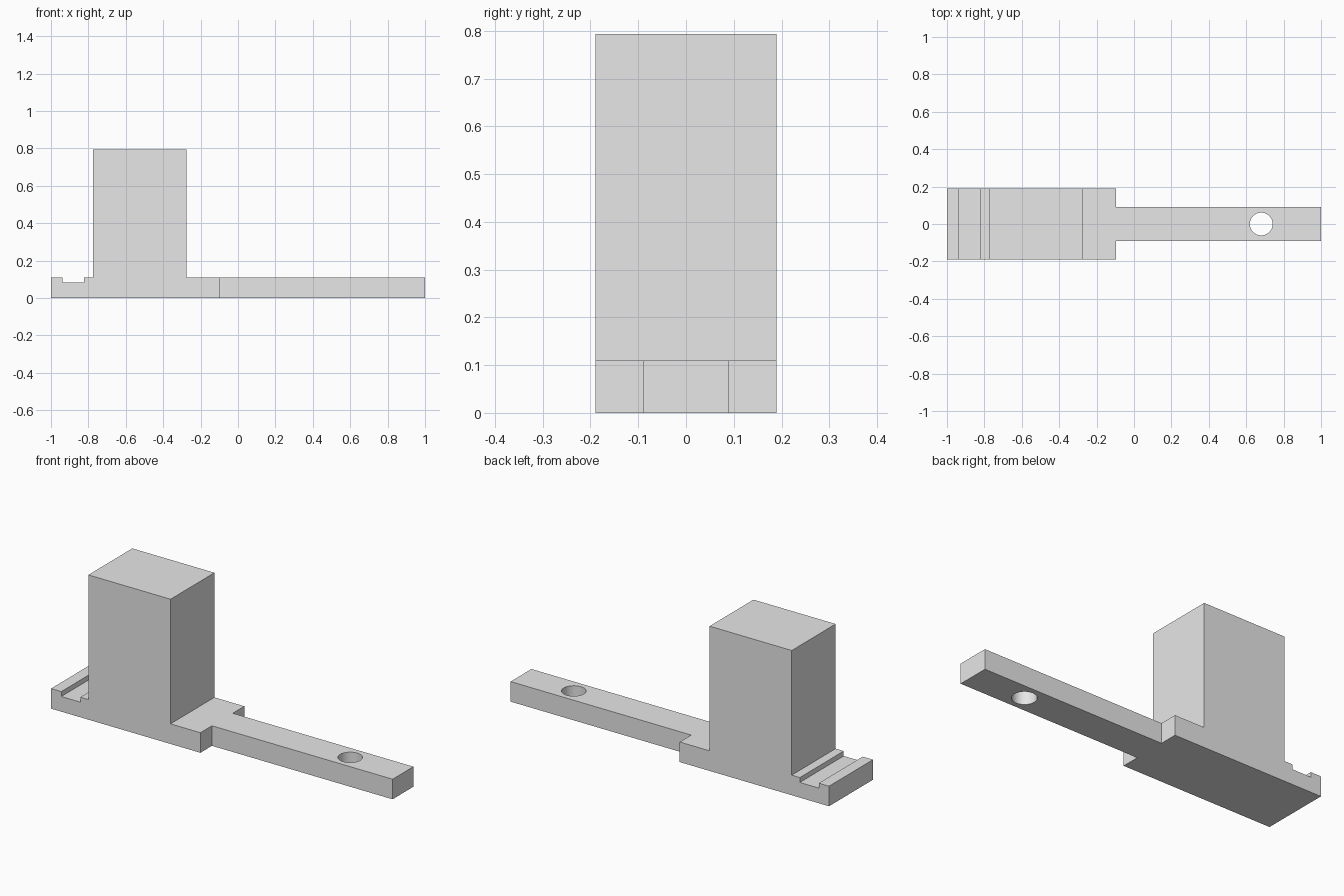
import bpy, bmesh

if "Cube" in bpy.data.objects:
    bpy.data.objects.remove(bpy.data.objects["Cube"])

grey = bpy.data.materials.new("plain grey")
grey.diffuse_color = (0.8, 0.8, 0.8, 1)
grey.use_nodes = True
grey.node_tree.nodes["Principled BSDF"].inputs["Base Color"].default_value = grey.diffuse_color


def extrude(name, points, direction):
    """Make a solid by pushing a flat outline along a direction."""
    bm = bmesh.new()
    face = bm.faces.new([bm.verts.new(p) for p in points])
    new = bmesh.ops.extrude_face_region(bm, geom=[face])["geom"]
    bmesh.ops.translate(bm, vec=direction,
                        verts=[v for v in new if isinstance(v, bmesh.types.BMVert)])
    bmesh.ops.recalc_face_normals(bm, faces=bm.faces)
    mesh = bpy.data.meshes.new(name)
    bm.to_mesh(mesh)
    bm.free()
    obj = bpy.data.objects.new(name, mesh)
    bpy.context.collection.objects.link(obj)
    mesh.materials.append(grey)
    return obj


def combine(target, tool, operation):
    """Apply a boolean and discard the tool."""
    mod = target.modifiers.new(operation, 'BOOLEAN')
    mod.operation, mod.solver, mod.object = operation, 'EXACT', tool
    bpy.context.view_layer.objects.active = target
    bpy.ops.object.modifier_apply(modifier=mod.name)
    bpy.data.objects.remove(tool)


HALF, THICK, TOP = 0.19, 0.11, 0.793

# Base with grooved end and tall block, from one side profile
profile = [(-1, 0), (-0.095, 0), (-0.095, THICK), (-0.276, THICK),
           (-0.276, TOP), (-0.774, TOP), (-0.774, THICK), (-0.823, THICK),
           (-0.823, 0.083), (-0.938, 0.083), (-0.938, THICK), (-1, THICK)]
body = extrude("block_and_arm", [(x, -HALF, z) for x, z in profile], (0, 2 * HALF, 0))

# Narrow arm
arm = extrude("arm", [(-0.2, -0.09, 0), (1, -0.09, 0), (1, 0.09, 0), (-0.2, 0.09, 0)],
              (0, 0, THICK))
combine(body, arm, 'UNION')

# Round hole through the arm
bpy.ops.mesh.primitive_cylinder_add(vertices=48, radius=0.061, depth=0.5,
                                    location=(0.68, 0, THICK / 2))
combine(body, bpy.context.object, 'DIFFERENCE')

# Smooth the hole wall only
bpy.ops.object.select_all(action='DESELECT')
body.select_set(True)
bpy.context.view_layer.objects.active = body
bpy.ops.object.shade_smooth_by_angle(angle=0.5)
